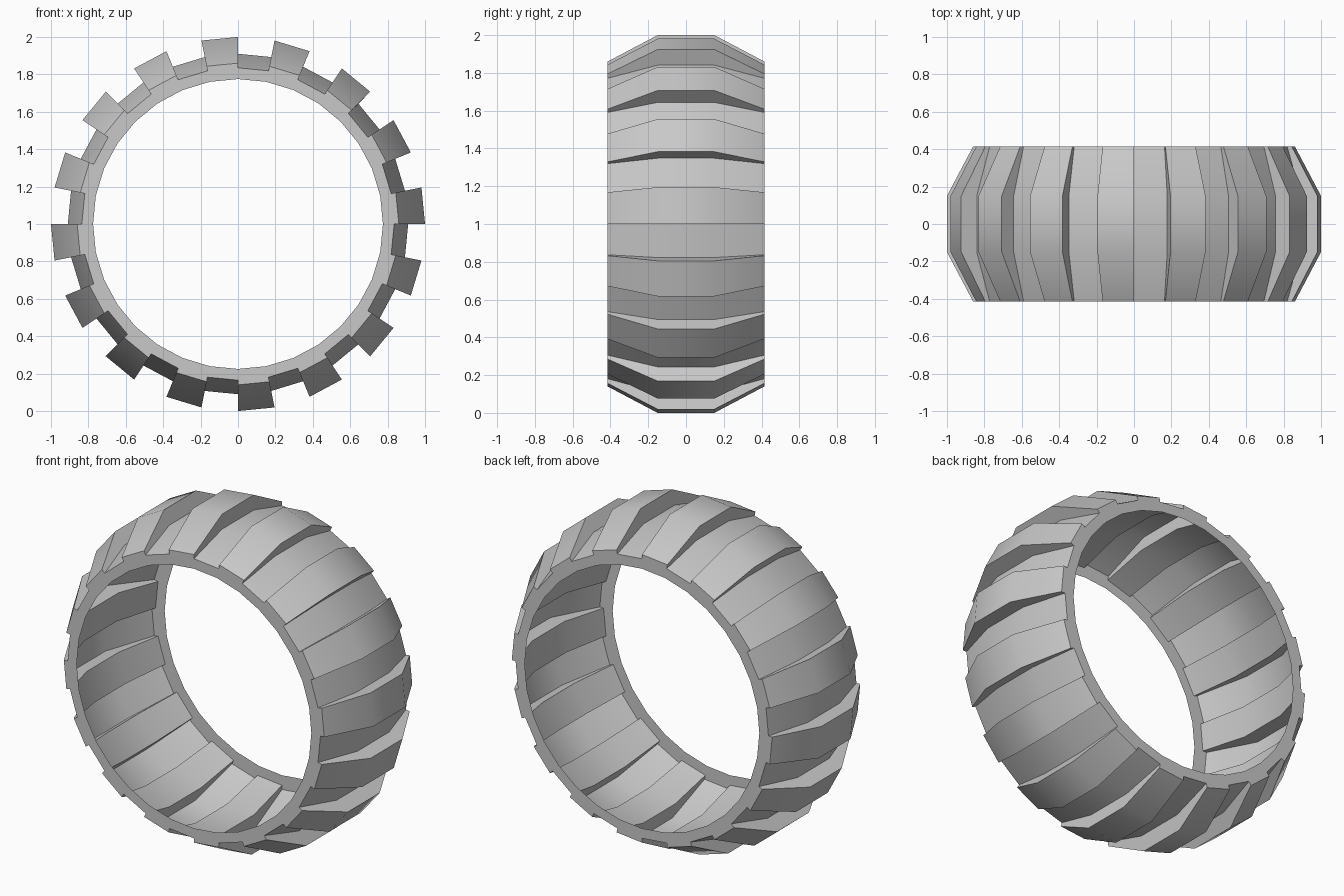
import bpy, bmesh, math

cube = bpy.data.objects.get("Cube")
if cube:
    bpy.data.objects.remove(cube, do_unlink=True)

LUGS = 16
SECTORS = LUGS * 2
RIM_RADIUS = 0.775
# half profiles across the width: (y, radius)
LUG = [(-0.415, 0.86), (-0.15, 1.0), (0.15, 1.0), (0.415, 0.86)]
GROOVE = [(-0.415, 0.835), (-0.15, 0.91), (0.15, 0.91), (0.415, 0.835)]
RIM = [(-0.415, RIM_RADIUS), (0.415, RIM_RADIUS)]


def make_material(name, color):
    mat = bpy.data.materials.new(name)
    mat.use_nodes = True
    mat.diffuse_color = color
    mat.node_tree.nodes["Principled BSDF"].inputs["Base Color"].default_value = color
    return mat


def spin(bm, profile):
    """Rows of vertices: the profile placed at every sector boundary."""
    rows = []
    for i in range(SECTORS):
        a = 2 * math.pi * i / SECTORS
        rows.append([bm.verts.new((r * math.cos(a), y, 1 + r * math.sin(a)))
                     for y, r in profile])
    return rows


def strip(bm, row_a, row_b):
    """Quads joining two rows of vertices."""
    for k in range(len(row_a) - 1):
        bm.faces.new((row_a[k], row_a[k + 1], row_b[k + 1], row_b[k]))


bm = bmesh.new()
lug, groove, rim = spin(bm, LUG), spin(bm, GROOVE), spin(bm, RIM)
for i in range(SECTORS):
    j = (i + 1) % SECTORS
    is_lug = i % 2 == 0
    # tread band: raised lug or sunken groove
    band = lug if is_lug else groove
    strip(bm, band[i], band[j])
    # step between lug and groove
    strip(bm, groove[i], lug[i])
    # side walls, open on the inside
    for side in (0, -1):
        strip(bm, [rim[i][side], groove[i][side]], [rim[j][side], groove[j][side]])
        if is_lug:
            strip(bm, [groove[i][side], lug[i][side]], [groove[j][side], lug[j][side]])

# make the surface face outward
bmesh.ops.recalc_face_normals(bm, faces=bm.faces)
bm.faces.ensure_lookup_table()
first = bm.faces[1]
if first.normal.x < 0:
    bmesh.ops.reverse_faces(bm, faces=bm.faces)

mesh = bpy.data.meshes.new("tire_tread")
bm.to_mesh(mesh)
bm.free()
mesh.materials.append(make_material("light grey", (0.58, 0.58, 0.58, 1)))
tread = bpy.data.objects.new("tire_tread", mesh)
bpy.context.collection.objects.link(tread)

# soft bend across the tread, sharp steps
bpy.ops.object.select_all(action="DESELECT")
tread.select_set(True)
bpy.context.view_layer.objects.active = tread
bpy.ops.object.shade_smooth_by_angle(angle=math.radians(30))
